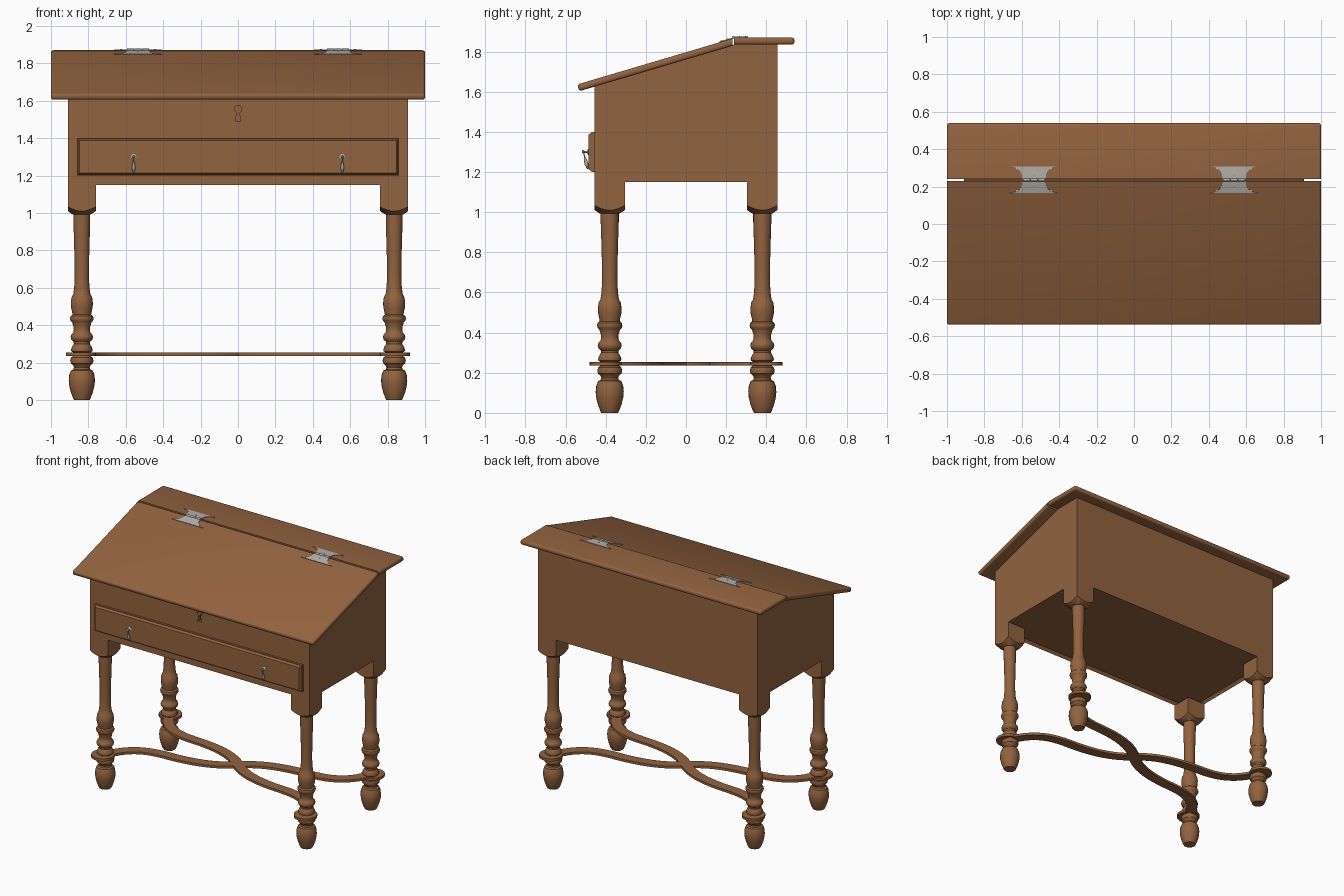
import bpy, bmesh, math
from mathutils import Vector, Matrix
from mathutils.geometry import interpolate_bezier

if "Cube" in bpy.data.objects:
    bpy.data.objects.remove(bpy.data.objects["Cube"])


def material(name, color):
    m = bpy.data.materials.new(name)
    m.diffuse_color = color
    m.use_nodes = True
    m.node_tree.nodes["Principled BSDF"].inputs["Base Color"].default_value = m.diffuse_color
    return m


WOOD = material("wood", (0.29, 0.125, 0.05, 1))
METAL = material("metal", (0.45, 0.43, 0.40, 1))


def finish(name, bm, mat=WOOD, smooth=True):
    bmesh.ops.recalc_face_normals(bm, faces=bm.faces[:])
    me = bpy.data.meshes.new(name)
    bm.to_mesh(me)
    bm.free()
    me.materials.append(mat)
    ob = bpy.data.objects.new(name, me)
    bpy.context.collection.objects.link(ob)
    if smooth:
        bpy.ops.object.select_all(action='DESELECT')
        ob.select_set(True)
        bpy.context.view_layer.objects.active = ob
        bpy.ops.object.shade_smooth_by_angle(angle=math.radians(35))
    return ob


def prism(bm, pts, lo, hi, axis, matrix=Matrix()):
    """Extrude a 2D outline along an axis."""
    place = {'x': lambda u, v, t: (t, u, v),
             'y': lambda u, v, t: (u, t, v),
             'z': lambda u, v, t: (u, v, t)}[axis]
    a, b = [[bm.verts.new(matrix @ Vector(place(u, v, t))) for u, v in pts] for t in (lo, hi)]
    n = len(pts)
    for i in range(n):
        j = (i + 1) % n
        bm.faces.new((a[i], a[j], b[j], b[i]))
    return bm.faces.new(a), bm.faces.new(b)


def lathe(bm, profile, steps=24, matrix=Matrix()):
    """Turn an (r, z) profile around z; the ends are capped."""
    rings = [[bm.verts.new(matrix @ Vector((r * math.cos(k * math.tau / steps),
                                            r * math.sin(k * math.tau / steps), z)))
              for k in range(steps)] for r, z in profile]
    for p, q in zip(rings, rings[1:]):
        for k in range(steps):
            j = (k + 1) % steps
            bm.faces.new((p[k], p[j], q[j], q[k]))
    bm.faces.new(rings[0])
    bm.faces.new(rings[-1])


def circle(cx, cy, r, n, start=0.0, sweep=math.tau):
    return [(cx + r * math.cos(start + sweep * i / n), cy + r * math.sin(start + sweep * i / n))
            for i in range(n)]


# Cabinet body with recessed underside
SLOPE = 0.296
bm = bmesh.new()
prism(bm, [(-.455, 1.15), (.455, 1.15), (.455, 1.836), (.24, 1.836), (.23, 1.83), (-.455, 1.627)],
      -.91, .91, 'x')
bmesh.ops.recalc_face_normals(bm, faces=bm.faces[:])
bottom = min(bm.faces, key=lambda f: f.calc_center_median().z)
bmesh.ops.inset_region(bm, faces=[bottom], thickness=.025)
bmesh.ops.translate(bm, verts=bottom.verts[:], vec=(0, 0, .02))
body = finish("cabinet_body", bm, smooth=False)

# Keyhole cut into the front
bm = bmesh.new()
a = math.radians(-70)
hole = circle(0, 1.555, .02, 20, a, math.radians(320)) + \
    [(.02 * math.cos(math.radians(250)), 1.555 - .0188), (-.014, 1.49), (.014, 1.49)]
prism(bm, hole, -.50, -.425, 'y')
cutter = finish("keyhole_cutter", bm, smooth=False)
cutter.hide_render = True
mod = body.modifiers.new("keyhole", 'BOOLEAN')
mod.operation = 'DIFFERENCE'
mod.object = cutter
bpy.context.view_layer.objects.active = body
bpy.ops.object.modifier_apply(modifier="keyhole")
bpy.data.objects.remove(cutter)


# Sloping lid and fixed top board, rounded except along the hinge joint
def board(name, pts):
    bm = bmesh.new()
    prism(bm, pts, -1, 1, 'x')
    edges = [e for e in bm.edges if not all(.2 < v.co.y < .25 for v in e.verts)]
    bmesh.ops.bevel(bm, geom=edges, offset=.013, segments=3, profile=.5, affect='EDGES')
    finish(name, bm)


def lid_z(y):
    return 1.865 + (y - .231) * SLOPE


board("sloping_lid", [(-.542, lid_z(-.542)), (-.532, lid_z(-.542) - .0335),
                      (.231, 1.8285), (.231, 1.865)])
board("back_top_board", [(.24, 1.835), (.54, 1.835), (.54, 1.87), (.24, 1.87)])

# Drawer front with raised, chamfered field
bm = bmesh.new()
back, front = prism(bm, [(-.86, 1.2), (.86, 1.2), (.86, 1.4), (-.86, 1.4)], -.45, -.47, 'y')
bmesh.ops.recalc_face_normals(bm, faces=bm.faces[:])
bmesh.ops.inset_region(bm, faces=[front], thickness=.006)
bmesh.ops.inset_region(bm, faces=[front], thickness=.013)
bmesh.ops.translate(bm, verts=front.verts[:], vec=(0, -.016, 0))
finish("drawer_front", bm, smooth=False)

# Drop handles: rosette with stem, and hanging drop
for side, s in (("left", -1), ("right", 1)):
    bm = bmesh.new()
    x = .558 * s
    lathe(bm, [(.015, 0), (.015, .003), (.009, .007), (.005, .01), (.005, .02),
               (.009, .024), (.009, .03), (.004, .035)], 16,
          Matrix.Translation((x, -.484, 1.3)) @ Matrix.Rotation(math.pi / 2, 4, 'X'))
    lathe(bm, [(.003, 0), (.003, -.025), (.006, -.035), (.01, -.06), (.009, -.07),
               (.005, -.077), (.006, -.082), (.002, -.087)], 12,
          Matrix.Translation((x, -.511, 1.3)) @ Matrix.Rotation(math.radians(14), 4, 'X'))
    finish(side + "_drop_handle", bm, METAL)

# Butterfly hinges: two flared leaves, screws and three knuckles
curve = [(.128 - .065 * math.sin(t), .072 - .058 * (1 - math.cos(t)))
         for t in [i * math.pi / 16 for i in range(9)]]
leaf = [(-.063, .004), (.063, .004)] + curve[::-1] + [(-u, v) for u, v in curve]
for side, s in (("left", -1), ("right", 1)):
    bm = bmesh.new()
    x = .535 * s
    tilt = Matrix.Rotation(math.atan(SLOPE), 4, 'X') @ Matrix.Rotation(math.pi, 4, 'Z')
    for m in (Matrix.Translation((x, .236, 1.87)),
              Matrix.Translation((x, .236, 1.8665)) @ tilt):
        prism(bm, leaf, -.001, .004, 'z', m)
        for u, v in ((-.09, .06), (0, .03), (.09, .06)):
            lathe(bm, [(.006, .003), (.006, .005), (.003, .0065)], 10,
                  m @ Matrix.Translation((u, v, 0)))
    for k in (-1, 0, 1):
        lathe(bm, [(.008, -.019), (.008, .019)], 12,
              Matrix.Translation((x + .04 * k, .236, 1.87)) @ Matrix.Rotation(math.pi / 2, 4, 'Y'))
    finish(side + "_hinge", bm, METAL)

# Turned leg with a square post block whose base is turned to a cone
bm = bmesh.new()
lathe(bm, [(.042, 0), (.048, .012), (.06, .045), (.068, .08), (.07, .105), (.067, .135),
           (.058, .158), (.045, .164), (.042, .175), (.047, .186), (.058, .195), (.062, .21),
           (.058, .226), (.048, .234), (.048, .255), (.056, .26), (.058, .27), (.052, .285),
           (.043, .3), (.045, .312), (.056, .322), (.06, .336), (.056, .35), (.046, .36),
           (.043, .375), (.045, .392), (.05, .41), (.052, .416), (.06, .424), (.063, .436),
           (.06, .448), (.05, .456), (.052, .47), (.058, .495), (.059, .52), (.055, .55),
           (.046, .565), (.041, .6), (.038, .66), (.039, .75), (.042, .86), (.045, .95),
           (.045, 1.0)])
rings = [[], [], []]
N = 40
for k in range(N):
    t = math.tau * k / N
    c, s = math.cos(t), math.sin(t)
    r = .075 / max(abs(c), abs(s))
    for ring, (rr, z) in zip(rings, ((.05, .993), (r, .995 + (r - .055) * .75), (r, 1.15))):
        ring.append(bm.verts.new((rr * c, rr * s, z)))
for p, q in zip(rings, rings[1:]):
    for k in range(N):
        j = (k + 1) % N
        bm.faces.new((p[k], p[j], q[j], q[k]))
bm.faces.new(rings[0])
bm.faces.new(rings[2])
leg = finish("front_left_leg", bm)
leg.location = (-.835, -.38, 0)
for name, sx, sy in (("front_right_leg", 1, -1), ("back_left_leg", -1, 1), ("back_right_leg", 1, 1)):
    ob = bpy.data.objects.new(name, leg.data)
    ob.location = (.835 * sx, .38 * sy, 0)
    bpy.context.collection.objects.link(ob)

# Serpentine cross stretchers, each an S curve between opposite legs
knots = [[(-.84, -.40), (-.77, -.23), (-.68, -.165), (-.48, -.155)],
         [(-.48, -.155), (-.28, -.148), (-.12, -.11), (0, 0)]]
half = []
for seg in knots:
    half += [Vector(p) for p in interpolate_bezier(*[Vector((*p, 0)) for p in seg], 13)][:-1]
path = half + [Vector((0, 0, 0))] + [-p for p in reversed(half)]
left, right = [], []
for i, p in enumerate(path):
    d = (path[min(i + 1, len(path) - 1)] - path[max(i - 1, 0)]).normalized() * .038
    left.append((p.x - d.y, p.y + d.x))
    right.append((p.x + d.y, p.y - d.x))
for name, s in (("stretcher_left_to_right", 1), ("stretcher_right_to_left", -1)):
    bm = bmesh.new()
    flip = Matrix.Diagonal((s, 1, 1, 1))
    prism(bm, right + left[::-1], .236, .254, 'z', flip)
    for e in (-1, 1):
        prism(bm, circle(.84 * e, .40 * e, .08, 28), .236, .254, 'z', flip)
    finish(name, bm)
